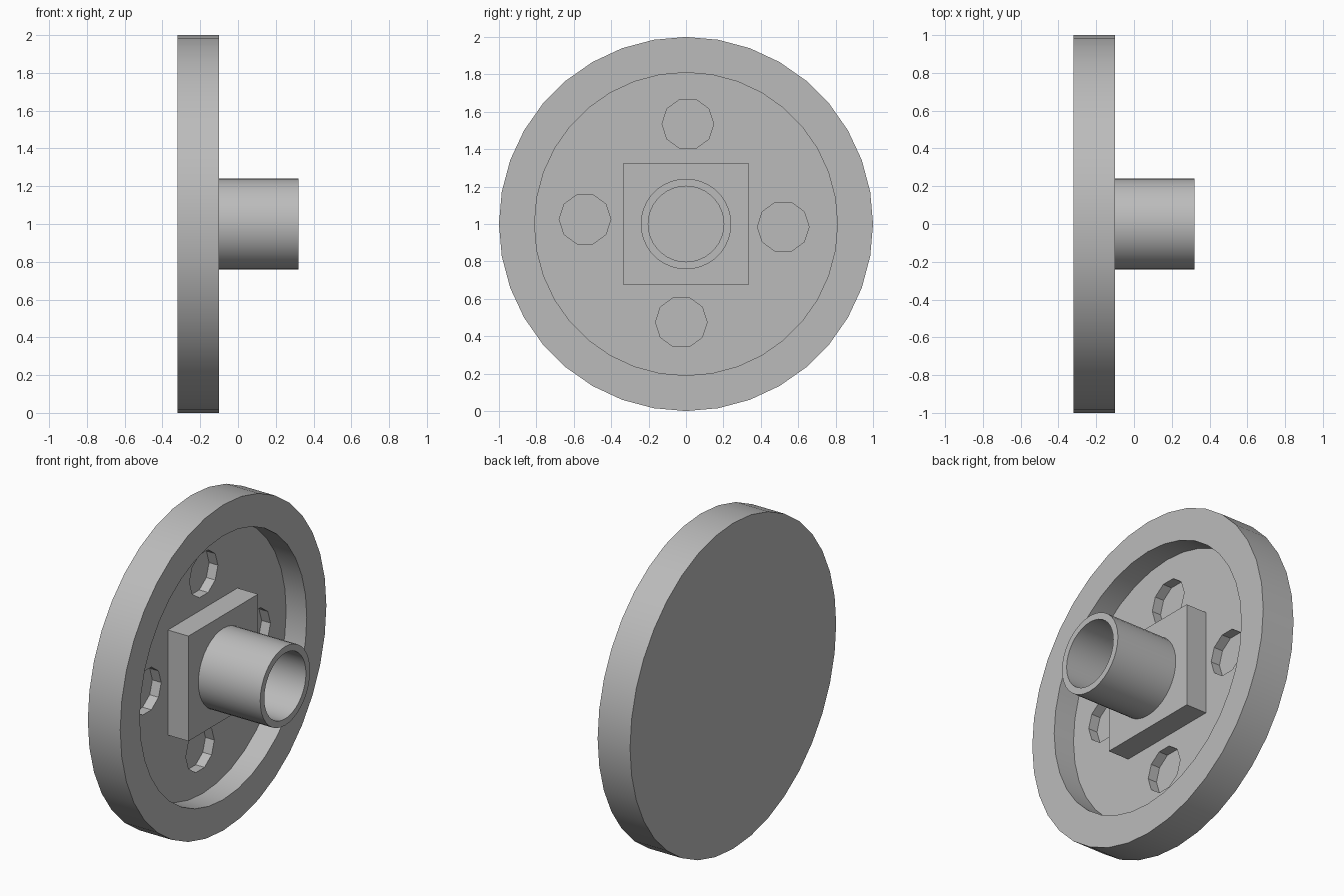
import bpy, bmesh, math
from mathutils import Matrix, Vector

cube = bpy.data.objects.get("Cube")
if cube:
    bpy.data.objects.remove(cube, do_unlink=True)

grey = bpy.data.materials.new("plain grey")
grey.use_nodes = True
colour = (0.5, 0.5, 0.5, 1)
grey.diffuse_color = colour
grey.node_tree.nodes["Principled BSDF"].inputs["Base Color"].default_value = colour

BACK, FLOOR, FACE, TIP = -0.32, -0.24, -0.10, 0.32
CENTRE = Vector((0, 0, 1))


def finish(name, bm):
    bmesh.ops.recalc_face_normals(bm, faces=bm.faces)
    mesh = bpy.data.meshes.new(name)
    bm.to_mesh(mesh)
    bm.free()
    mesh.materials.append(grey)
    obj = bpy.data.objects.new(name, mesh)
    bpy.context.collection.objects.link(obj)
    return obj


def lathe(name, profile, sides):
    """Turn an (x, radius) profile around the horizontal axle."""
    bm = bmesh.new()
    verts = [bm.verts.new((x, 0, 1 + r)) for x, r in profile]
    edges = [bm.edges.new(pair) for pair in zip(verts, verts[1:])]
    bmesh.ops.spin(bm, geom=verts + edges, cent=CENTRE, axis=(1, 0, 0),
                   angle=math.tau, steps=sides, use_merge=True)
    bmesh.ops.remove_doubles(bm, verts=bm.verts, dist=0.0001)
    bmesh.ops.dissolve_limit(bm, angle_limit=0.01, verts=bm.verts, edges=bm.edges)
    return finish(name, bm)


def smooth(obj):
    bpy.ops.object.select_all(action="DESELECT")
    obj.select_set(True)
    bpy.context.view_layer.objects.active = obj
    bpy.ops.object.shade_smooth_by_angle(angle=math.radians(30))


# Dished wheel with a raised rim and closed back
wheel = lathe("wheel_disc", [(BACK, 0), (BACK, 1), (FACE, 1), (FACE, 0.81),
                             (FLOOR, 0.81), (FLOOR, 0)], 36)

# Four shallow ten-sided pockets in the dish floor
bm = bmesh.new()
for y, z in ((0.01, 1.535), (-0.54, 1.025), (0.52, 0.985), (-0.025, 0.475)):
    place = Matrix.Translation((FLOOR, y, z)) @ Matrix.Rotation(math.pi / 2, 4, "Y")
    bmesh.ops.create_cone(bm, cap_ends=True, segments=10, radius1=0.138,
                          radius2=0.138, depth=0.12, matrix=place)
cutter = finish("pocket_cutter", bm)
cutter.hide_render = True
cutter.hide_set(True)
cut = wheel.modifiers.new("pockets", "BOOLEAN")
cut.operation = "DIFFERENCE"
cut.object = cutter
cut.solver = "EXACT"
smooth(wheel)

# Square mounting plate, flush with the rim
bm = bmesh.new()
bmesh.ops.create_cube(bm, size=1, matrix=Matrix.Translation(((FLOOR + FACE) / 2, 0, 1))
                      @ Matrix.Diagonal((FACE - FLOOR, 0.675, 0.645, 1)))
finish("hub_plate", bm)

# Hollow axle tube
tube = lathe("axle_tube", [(FACE, 0.242), (TIP, 0.242), (TIP, 0.202), (FACE, 0.202)], 36)
smooth(tube)
